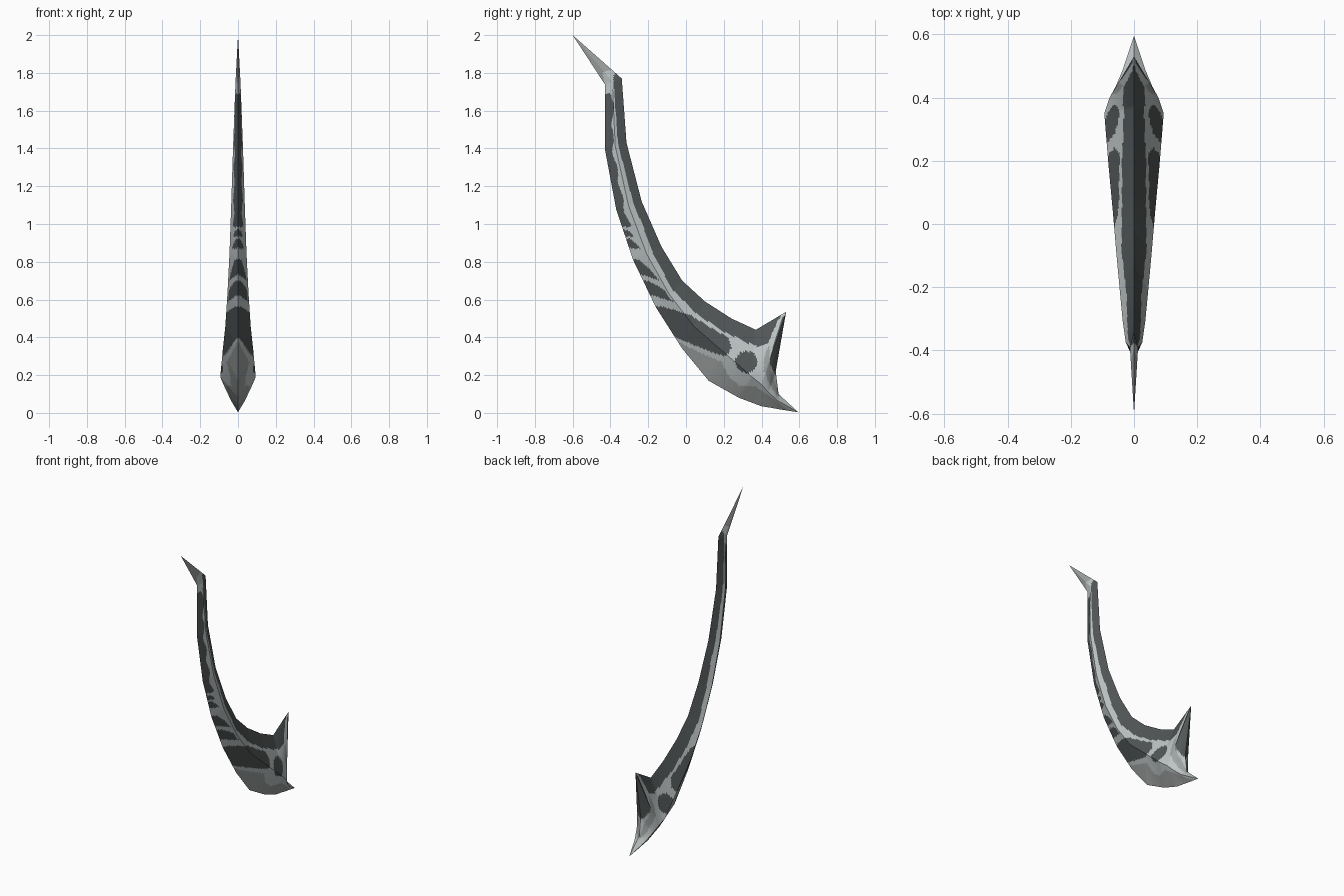
import bpy, bmesh, math
from mathutils import Vector

if "Cube" in bpy.data.objects:
    bpy.data.objects.remove(bpy.data.objects["Cube"])

V = lambda p: Vector((p[0], p[1]))

# Cross-sections in the y-z plane: inner edge, ridge, outer edge, ridge half-width
SECTIONS = [
    ((-.60, 2.0), (-.60, 2.0), (-.60, 2.0), 0),
    ((-.34, 1.77), (-.39, 1.755), (-.43, 1.74), .013),
    ((-.315, 1.43), (-.375, 1.415), (-.43, 1.40), .026),
    ((-.235, 1.12), (-.305, 1.10), (-.37, 1.08), .036),
    ((-.13, .88), (-.21, .845), (-.28, .81), .045),
    ((-.02, .70), (-.09, .63), (-.16, .56), .056),
    ((.10, .59), (.04, .46), (-.02, .34), .067),
    ((.24, .50), (.19, .33), (.12, .17), .081),
    ((.37, .44), (.35, .19), (.28, .08), .094),
    ((.53, .535), (.40, .15), (.40, .035), .077),
    ((.475, .22), (.435, .11), (.45, .027), .058),
    ((.49, .10), (.485, .065), (.50, .018), .037),
    ((.595, .003), (.595, .003), (.595, .003), 0),
]
INNER = [V(s[0]) for s in SECTIONS[1:9]]
OUTER = [V(s[2]) for s in SECTIONS[1:]]

# Painted regions in the y-z plane
DARK = [
    [(-.20, .56), (-.13, .565), (.02, .52), (.15, .44), (.22, .40), (.24, .34), (.21, .30),
     (.10, .335), (-.02, .385), (-.12, .44)],                      # long lower patch
    [(-.24, .70), (-.20, .70), (-.12, .655), (-.07, .59), (-.14, .61), (-.21, .63)],
    [(-.30, .82), (-.25, .81), (-.19, .76), (-.14, .70), (-.20, .72), (-.27, .745)],
    [(-.33, .92), (-.29, .92), (-.24, .87), (-.28, .87), (-.33, .88)],
    [(-.35, .97), (-.31, .97), (-.27, .93), (-.34, .94)],          # front stripes
    [(.30, .47), (.33, .38), (.38, .35), (.43, .36), (.49, .50), (.54, .55), (.37, .45)],
    [(.535, .54), (.505, .49), (.46, .35), (.44, .27), (.475, .20), (.50, .25)],  # spike
]
MID = [
    [(-.12, .44), (-.02, .365), (.09, .31), (.19, .27), (.22, .20), (.28, .145), (.37, .14),
     (.44, .09), (.52, .03), (.62, -.02), (0, -.02)],              # base
    [(.41, .22), (.415, .30), (.44, .36), (.45, .22), (.50, .08), (.46, .12)],
    [(-.62, 2.02), (-.43, 1.70), (-.44, 1.80), (-.38, 1.83)],      # tip
]


def inside(p, poly):
    hit = False
    for a, b in zip(poly, poly[1:] + poly[:1]):
        if (a[1] > p.y) != (b[1] > p.y):
            if p.x < a[0] + (p.y - a[1]) * (b[0] - a[0]) / (b[1] - a[1]):
                hit = not hit
    return hit


def distance(p, line):
    best = 9
    for a, b in zip(line, line[1:]):
        d = b - a
        t = max(0, min(1, (p - a).dot(d) / d.length_squared))
        best = min(best, (a + d * t - p).length)
    return best


def paint(p):
    """0 dark, 1 light, 2 mid"""
    if any(inside(p, q) for q in MID):
        return 2
    if any(inside(p, q) for q in DARK):
        return 0
    if (p - Vector((.32, .27))).length < .058:                     # round spot
        return 0
    band = .045 + .035 * max(0, min(1, (1 - p.y) / .5))
    if p.y < 1.80 and distance(p, INNER) < band:                   # inner edge band
        return 0
    ripple = .006 * math.sin(p.y * 40)
    if .985 < p.y < 1.69 and distance(p, OUTER) < .042 + ripple:   # outer edge band
        return 0
    return 1


# Fine rows between the sections, so the painted borders stay crisp
STEPS = 18
rows = []
for i, (a, b) in enumerate(zip(SECTIONS, SECTIONS[1:])):
    n = max(6, round((V(a[1]) - V(b[1])).length / .011))
    if i in (8, 9):
        n = 24
    for k in range(n + (i == len(SECTIONS) - 2)):
        t = k / n
        rows.append([V(a[j]).lerp(V(b[j]), t) for j in range(3)] + [a[3] + (b[3] - a[3]) * t])

bm = bmesh.new()
for side in (1, -1):
    grid = []
    for inner, ridge, outer, w in rows:
        line = []
        for j in range(2 * STEPS + 1):
            t = j / STEPS
            p = inner.lerp(ridge, t) if t <= 1 else ridge.lerp(outer, t - 1)
            line.append(bm.verts.new((side * w * (1 - abs(t - 1)), p.x, p.y)))
        grid.append(line)
    for r, s in zip(grid, grid[1:]):
        for j in range(2 * STEPS):
            quad = [r[j], r[j + 1], s[j + 1], s[j]]
            f = bm.faces.new(quad if side > 0 else quad[::-1])
            c = f.calc_center_median()
            f.material_index = paint(Vector((c.y, c.z)))
bmesh.ops.remove_doubles(bm, verts=bm.verts, dist=1e-5)
bmesh.ops.recalc_face_normals(bm, faces=bm.faces)

mesh = bpy.data.meshes.new("curved_blade")
bm.to_mesh(mesh)
bm.free()
for name, c in (("dark_grey", (.085, .095, .095)), ("light_grey", (.52, .56, .56)),
                ("mid_grey", (.34, .36, .355))):
    m = bpy.data.materials.new(name)
    m.diffuse_color = (*c, 1)
    m.use_nodes = True
    m.node_tree.nodes["Principled BSDF"].inputs["Base Color"].default_value = m.diffuse_color
    mesh.materials.append(m)
blade = bpy.data.objects.new("curved_blade", mesh)
bpy.context.collection.objects.link(blade)
bpy.context.view_layer.objects.active = blade
blade.select_set(True)
bpy.ops.object.shade_smooth_by_angle(angle=math.radians(30))
